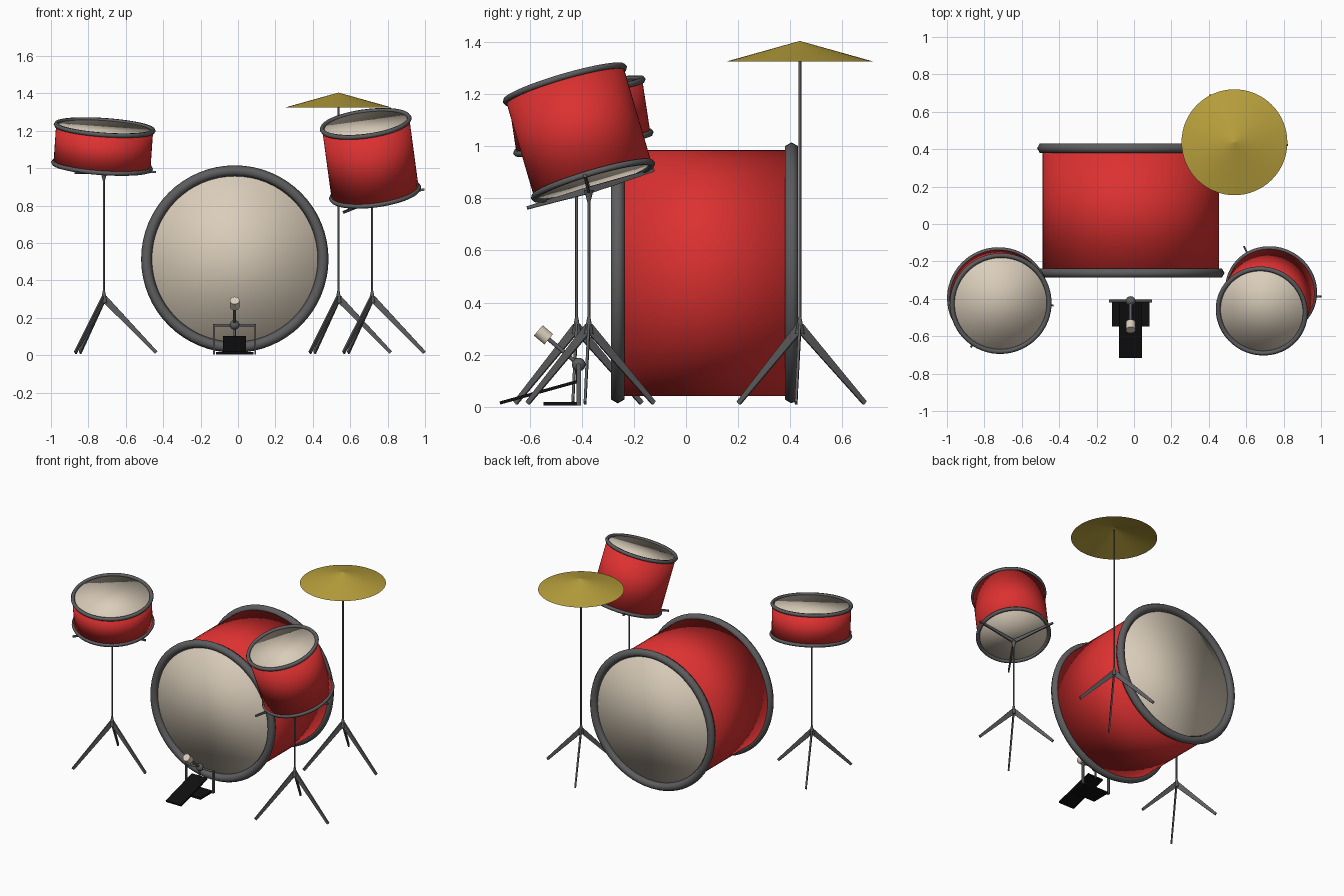
import bpy, bmesh, math
from mathutils import Vector, Matrix

if "Cube" in bpy.data.objects:
    bpy.data.objects.remove(bpy.data.objects["Cube"])


def material(name, rgb):
    m = bpy.data.materials.new(name)
    m.diffuse_color = (*rgb, 1)
    m.use_nodes = True
    m.node_tree.nodes["Principled BSDF"].inputs["Base Color"].default_value = m.diffuse_color
    return m


RED = material("red shell", (0.72, 0.03, 0.03))
CREAM = material("cream skin", (0.70, 0.61, 0.49))
STEEL = material("dark steel", (0.11, 0.11, 0.115))
GOLD = material("cymbal gold", (0.48, 0.35, 0.045))
BLACK = material("black", (0.005, 0.005, 0.005))


def finish(name, bm, mats, smooth=None):
    bmesh.ops.recalc_face_normals(bm, faces=bm.faces)
    me = bpy.data.meshes.new(name)
    bm.to_mesh(me)
    bm.free()
    ob = bpy.data.objects.new(name, me)
    bpy.context.collection.objects.link(ob)
    for m in mats:
        me.materials.append(m)
    if smooth == "all":
        for p in me.polygons:
            p.use_smooth = True
    elif smooth:
        bpy.ops.object.select_all(action='DESELECT')
        ob.select_set(True)
        bpy.context.view_layer.objects.active = ob
        bpy.ops.object.shade_smooth_by_angle(angle=math.radians(smooth))
    return ob


def frame(a, b):
    """Matrix at the middle of a-b with local z along it."""
    a, b = Vector(a), Vector(b)
    return Matrix.Translation((a + b) / 2) @ (b - a).to_track_quat('Z', 'Y').to_matrix().to_4x4()


def add_rod(bm, a, b, r1, r2=None, segs=12, caps=True):
    bmesh.ops.create_cone(bm, cap_ends=caps, segments=segs, radius1=r1,
                          radius2=r1 if r2 is None else r2,
                          depth=(Vector(b) - Vector(a)).length, matrix=frame(a, b))


def rod(name, a, b, r1, mat, r2=None, segs=16):
    bm = bmesh.new()
    add_rod(bm, a, b, r1, r2, segs)
    return finish(name, bm, [mat], 40)


def add_box(bm, lo, hi):
    lo, hi = Vector(lo), Vector(hi)
    bmesh.ops.create_cube(bm, size=1, matrix=Matrix.Translation((lo + hi) / 2)
                          @ Matrix.Diagonal((*(hi - lo), 1)))


def add_blade(bm, a, b, h1, h2, t):
    """Flat upright strip from a to b, tapering from h1 to h2 high."""
    a, b = Vector(a), Vector(b)
    d = (b - a).normalized()
    side = d.cross(Vector((0, 0, 1))).normalized()
    up = side.cross(d)
    rings = []
    for p, h in ((a, h1), (b, h2)):
        rings.append([bm.verts.new(p + side * sx * t / 2 + up * su * h / 2)
                      for sx, su in ((-1, -1), (1, -1), (1, 1), (-1, 1))])
    bm.faces.new(rings[0])
    bm.faces.new(rings[1])
    for i in range(4):
        j = (i + 1) % 4
        bm.faces.new((rings[0][i], rings[0][j], rings[1][j], rings[1][i]))


def drum(name, bottom, top, r, tube):
    # shell with a skin on both ends
    bm = bmesh.new()
    add_rod(bm, bottom, top, r, segs=64)
    for f in bm.faces:
        f.material_index = 1 if len(f.verts) > 4 else 0
    finish(name + "_shell", bm, [RED, CREAM], "all")
    # hoops
    m = frame(bottom, top)
    for end, p in (("lower", bottom), ("upper", top)):
        bpy.ops.mesh.primitive_torus_add(major_radius=r, minor_radius=tube,
                                         major_segments=64, minor_segments=6)
        ob = bpy.context.object
        ob.name = f"{name}_{end}_hoop"
        ob.matrix_world = Matrix.Translation(p) @ m.to_3x3().to_4x4()
        ob.data.materials.append(STEEL)
        for poly in ob.data.polygons:
            poly.use_smooth = True


ANGLES = [math.radians(-3 + 120 * i) for i in range(3)]


def stand(name, x, y, top):
    # thin pole with a small collar over three flat legs
    bm = bmesh.new()
    add_rod(bm, (x, y, 0.28), (x, y, top), 0.0055)
    add_rod(bm, (x, y, 0.28), (x, y, 0.345), 0.018, 0.006)
    finish(name + "_pole", bm, [STEEL], 40)
    bm = bmesh.new()
    for a in ANGLES:
        add_blade(bm, (x, y, 0.305),
                  (x + 0.28 * math.cos(a), y + 0.28 * math.sin(a), 0.014), 0.036, 0.018, 0.01)
    finish(name + "_legs", bm, [STEEL])


def cradle(name, x, y, bottom, top):
    # three flat arms lying under the tilted drum
    n = (Vector(top) - Vector(bottom)).normalized()

    def under(px, py, drop):
        z = bottom[2] - (n.x * (px - bottom[0]) + n.y * (py - bottom[1])) / n.z
        return Vector((px, py, z - drop))
    hub = under(x, y, 0.03)
    bm = bmesh.new()
    for a in ANGLES:
        tip = under(x + 0.28 * math.cos(a), y + 0.28 * math.sin(a), 0.008)
        add_blade(bm, hub, tip, 0.026, 0.012, 0.01)
    add_rod(bm, hub - Vector((0, 0, 0.045)), hub, 0.006, 0.018)
    finish(name + "_cradle", bm, [STEEL])
    return hub.z


# Bass drum
CX = -0.017
drum("bass_drum", (CX, 0.405, 0.514), (CX, -0.262, 0.514), 0.472, 0.029)

# Snare and tom on their stands
for name, bottom, top, r, px, py in (
        ("snare_drum", (-0.727, -0.394, 1.014), (-0.713, -0.425, 1.217), 0.260, -0.717, -0.42),
        ("tom_drum", (0.733, -0.357, 0.868), (0.683, -0.465, 1.237), 0.235, 0.717, -0.373)):
    drum(name, bottom, top, r, 0.013)
    stand(name + "_stand", px, py, cradle(name, px, py, bottom, top))

# Cymbal: open shallow cone
stand("cymbal_stand", 0.537, 0.437, 1.385)
bm = bmesh.new()
add_rod(bm, (0.537, 0.437, 1.325), (0.537, 0.437, 1.404), 0.283, 0.0005, 64, False)
finish("cymbal", bm, [GOLD], "all")

# Pedal frame: two posts and an axle
PX, PY = -0.018, -0.412
bm = bmesh.new()
for s in (-1, 1):
    add_box(bm, (PX + s * 0.11 - 0.005, PY - 0.009, 0.005), (PX + s * 0.11 + 0.005, PY + 0.009, 0.165))
add_rod(bm, (PX - 0.115, PY, 0.16), (PX + 0.115, PY, 0.16), 0.007)
finish("pedal_frame", bm, [STEEL], 40)

# Pedal base and tilted footboard
bm = bmesh.new()
add_box(bm, (PX - 0.1, -0.547, 0.004), (PX + 0.1, -0.408, 0.018))
finish("pedal_base", bm, [BLACK])
bm = bmesh.new()
add_box(bm, (-0.062, -0.156, -0.006), (0.062, 0.156, 0.006))
bmesh.ops.transform(bm, verts=bm.verts, matrix=Matrix.Translation((PX, -0.564, 0.056))
                    @ Matrix.Rotation(math.radians(15.5), 4, 'X'))
finish("pedal_footboard", bm, [BLACK])

# Beater with its hub, arm and link
bm = bmesh.new()
bmesh.ops.create_uvsphere(bm, u_segments=20, v_segments=12, radius=0.026,
                          matrix=Matrix.Translation((PX, PY, 0.162)))
finish("beater_hub", bm, [STEEL], "all")
rod("beater_arm", (PX, PY, 0.162), (PX, -0.53, 0.262), 0.008, STEEL)
rod("pedal_link", (PX, PY - 0.004, 0.09), (PX, PY - 0.004, 0.15), 0.006, STEEL)
rod("beater_head", (PX, -0.527, 0.259), (PX, -0.567, 0.293), 0.026, CREAM, segs=24)
